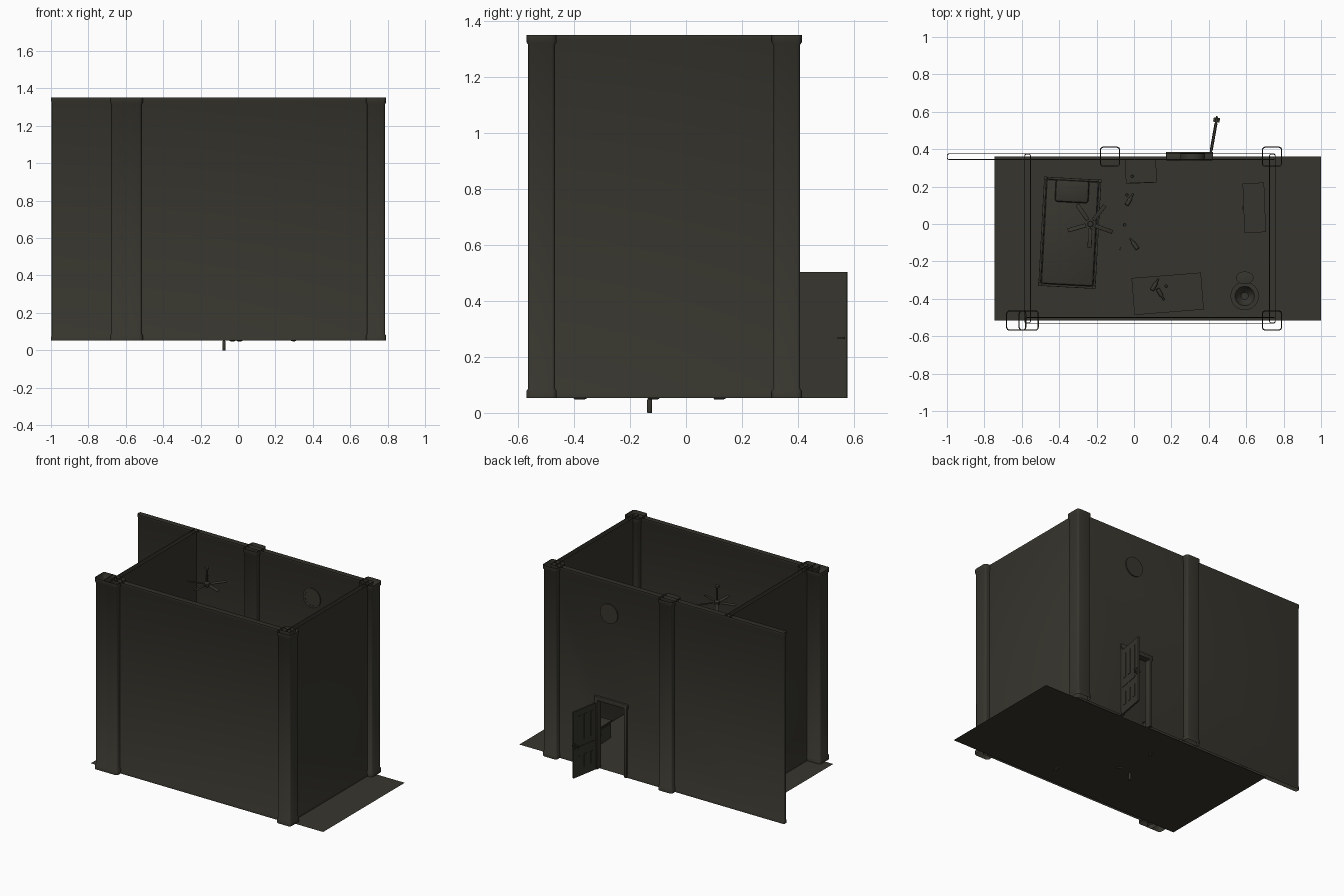
import bpy, bmesh, math
from mathutils import Matrix, Vector

if "Cube" in bpy.data.objects:
    bpy.data.objects.remove(bpy.data.objects["Cube"])

FLOOR, TOP = 0.053, 1.35
mat = bpy.data.materials.new("dark olive grey")
mat.diffuse_color = (0.038, 0.036, 0.027, 1)
mat.use_nodes = True
mat.node_tree.nodes["Principled BSDF"].inputs["Base Color"].default_value = mat.diffuse_color


def finish(name, bm, smooth=False):
    bmesh.ops.recalc_face_normals(bm, faces=bm.faces)
    me = bpy.data.meshes.new(name)
    bm.to_mesh(me)
    bm.free()
    me.materials.append(mat)
    ob = bpy.data.objects.new(name, me)
    bpy.context.scene.collection.objects.link(ob)
    if smooth:
        bpy.ops.object.select_all(action='DESELECT')
        ob.select_set(True)
        bpy.context.view_layer.objects.active = ob
        bpy.ops.object.shade_smooth_by_angle(angle=math.radians(40))
    return ob


def add_box(bm, c, s, bevel=0.0, seg=2):
    vs = bmesh.ops.create_cube(bm, size=1, matrix=Matrix.Translation(c) @ Matrix.Diagonal((*s, 1)))['verts']
    if bevel:
        es = list({e for v in vs for e in v.link_edges})
        bmesh.ops.bevel(bm, geom=es, offset=bevel, segments=seg, affect='EDGES', profile=0.5)


def boxes(name, parts, loc=(0, 0, 0), rot=0, bevel=0.0):
    bm = bmesh.new()
    for c, s in parts:
        add_box(bm, c, s, bevel)
    ob = finish(name, bm, bevel > 0)
    ob.location = loc
    ob.rotation_euler = (0, 0, math.radians(rot))
    return ob


def loft(name, rings, capped=True, smooth=True):
    bm = bmesh.new()
    loops = [[bm.verts.new(p) for p in r] for r in rings]
    n = len(loops[0])
    for a, b in zip(loops, loops[1:]):
        for i in range(n):
            bm.faces.new((a[i], a[(i + 1) % n], b[(i + 1) % n], b[i]))
    if capped:
        bm.faces.new(loops[0])
        bm.faces.new(loops[-1])
    return finish(name, bm, smooth)


def round_rect(cx, cy, w, d, r, z, seg=4):
    pts = []
    for k, (sx, sy) in enumerate(((1, 1), (-1, 1), (-1, -1), (1, -1))):
        for i in range(seg + 1):
            a = math.pi / 2 * (k + i / seg)
            pts.append((cx + sx * (w / 2 - r) + r * math.cos(a), cy + sy * (d / 2 - r) + r * math.sin(a), z))
    return pts


def lathe(name, prof, loc, tilt=0, turn=0, n=16, sx=1, sy=1):
    ob = loft(name, [[(sx * r * math.cos(2 * math.pi * i / n), sy * r * math.sin(2 * math.pi * i / n), z)
                      for i in range(n)] for r, z in prof])
    ob.location = loc
    ob.rotation_euler = (math.radians(tilt), 0, math.radians(turn))
    return ob


# floor
bm = bmesh.new()
bm.faces.new([bm.verts.new(p) for p in ((-0.745, -0.515, FLOOR), (1, -0.515, FLOOR),
                                        (1, 0.36, FLOOR), (-0.745, 0.36, FLOOR))])
finish("floor", bm)


# walls and posts: rounded shells, open above and below, with base and top mouldings
def shell(name, x0, x1, y0, y1, inset, band, r, capped=False):
    lv = ((FLOOR, 0), (FLOOR + band, 0), (FLOOR + band + 0.008, inset),
          (TOP - band - 0.008, inset), (TOP - band, 0), (TOP, 0))
    return loft(name, [round_rect((x0 + x1) / 2, (y0 + y1) / 2, x1 - x0 - 2 * g, y1 - y0 - 2 * g, r - g, z)
                       for z, g in lv], capped)


shell("front_wall", -0.58, 0.757, -0.532, -0.498, 0.004, 0.018, 0.01)
shell("left_wall", -0.586, -0.552, -0.53, 0.375, 0.004, 0.018, 0.01)
shell("right_wall", 0.723, 0.757, -0.53, 0.375, 0.004, 0.018, 0.01)
for i, (x, y) in enumerate(((-0.63, -0.516), (-0.563, -0.516), (0.738, -0.516), (0.738, 0.36), (-0.128, 0.36))):
    shell(f"post_{i + 1}", x - 0.054, x + 0.054, y - 0.054, y + 0.054, 0.006, 0.026, 0.018)

# back wall with doorway cut through
wall = shell("back_wall", -1, 0.757, 0.343, 0.377, 0.004, 0.018, 0.01, True)
cutter = boxes("doorway_cutter", [((0.297, 0.36, 0.26), (0.235, 0.2, 0.54))])
cutter.hide_render = True
mod = wall.modifiers.new("doorway", 'BOOLEAN')
mod.operation, mod.object, mod.solver = 'DIFFERENCE', cutter, 'EXACT'
dg = bpy.context.evaluated_depsgraph_get()
me = bpy.data.meshes.new_from_object(wall.evaluated_get(dg))
wall.modifiers.clear()
wall.data = me
bpy.data.objects.remove(cutter)
bm = bmesh.new()
bm.from_mesh(me)
ends = [f for f in bm.faces if all(v.co.z > TOP - 0.001 for v in f.verts)
        or all(v.co.z < FLOOR + 0.001 for v in f.verts)]
bmesh.ops.delete(bm, geom=ends, context='FACES')
bm.to_mesh(me)
bm.free()

# door frame
boxes("door_frame", [((0.188, 0.363, 0.295), (0.02, 0.046, 0.484)), ((0.407, 0.363, 0.295), (0.02, 0.046, 0.484)),
                     ((0.297, 0.363, 0.535), (0.25, 0.046, 0.03))], bevel=0.003)

# open door: slab with raised panels, cross rail and handle
door = [((0.101, 0, 0.226), (0.202, 0.011, 0.45))]
for u in (0.042, 0.098, 0.153):
    door += [((u, 0, 0.327), (0.024, 0.016, 0.17)), ((u, 0, 0.097), (0.024, 0.016, 0.085))]
door += [((0.09, 0, 0.194), (0.145, 0.016, 0.018)), ((0.188, 0, 0.215), (0.012, 0.02, 0.04)),
         ((0.182, 0, 0.215), (0.024, 0.034, 0.008))]
boxes("door", door, (0.41, 0.377, FLOOR), 80)

# round window: frame ring and pane
for name, prof in (("round_window_frame", ((0.05, -0.02), (0.066, -0.02), (0.066, 0.02), (0.05, 0.02), (0.05, 0.0175))),
                   ("round_window_pane", ((0.05, -0.0185), (0.05, 0.0185)))):
    lathe(name, prof, (0.314, 0.36, 1.13), 90, 0, 32)

# ceiling fan
fx, fy, fz = -0.233, 0.0, 1.21
lathe("fan_rod", ((0.005, 0), (0.005, 0.1), (0.014, 0.102), (0.014, 0.115)), (fx, fy, fz))
lathe("fan_motor", ((0.008, -0.022), (0.017, -0.012), (0.018, 0.008), (0.008, 0.016)), (fx, fy, fz))
for k in range(5):
    b = boxes(f"fan_blade_{k + 1}", [((0.075, 0, 0), (0.1, 0.022, 0.004))], (fx, fy, fz), -20 + 72 * k, 0.0015)
    b.rotation_euler.x = math.radians(10)

# bed
bed_at, bed_rot = (-0.343, -0.047, FLOOR), -3.1
bed = [((sx * 0.147, 0, 0.065), (0.012, 0.575, 0.04)) for sx in (-1, 1)]
bed += [((0, sy * 0.286, 0.065), (0.3, 0.012, 0.04)) for sy in (-1, 1)]
bed += [((sx * 0.145, sy * 0.284, 0.05), (0.018, 0.018, 0.1)) for sx in (-1, 1) for sy in (-1, 1)]
boxes("bed_frame", bed, bed_at, bed_rot, 0.003)
boxes("mattress", [((0, 0, 0.08), (0.28, 0.56, 0.06))], bed_at, bed_rot, 0.014)
boxes("pillow", [((0, 0.222, 0.12), (0.18, 0.12, 0.035))], bed_at, bed_rot, 0.015)

# desk, nightstand, cabinet
desk = [((0, 0, 0.155), (0.372, 0.198, 0.014))]
desk += [((sx * 0.172, sy * 0.086, 0.074), (0.016, 0.016, 0.148)) for sx in (-1, 1) for sy in (-1, 1)]
boxes("desk", desk, (0.18, -0.373, FLOOR), 4.5)
boxes("nightstand", [((0, 0, 0.06), (0.155, 0.118, 0.12)), ((0, 0, 0.122), (0.165, 0.124, 0.008)),
                     ((0, -0.061, 0.085), (0.13, 0.006, 0.04)), ((0, -0.061, 0.035), (0.13, 0.006, 0.04))],
      (0.037, 0.282, FLOOR), 2)
boxes("cabinet", [((0, 0, 0.055), (0.105, 0.255, 0.11)), ((0, 0, 0.114), (0.115, 0.265, 0.01)),
                  ((-0.054, 0.064, 0.055), (0.006, 0.115, 0.09)), ((-0.054, -0.064, 0.055), (0.006, 0.115, 0.09)),
                  ((-0.06, 0.0, 0.07), (0.008, 0.02, 0.008))], (0.643, 0.087, FLOOR), 2.2)

# round seat with tank behind
lathe("bowl", ((0.045, 0), (0.035, 0.03), (0.06, 0.075), (0.076, 0.09), (0.076, 0.102), (0.052, 0.102),
               (0.045, 0.08), (0.02, 0.055)), (0.592, -0.385, FLOOR), n=24)
lathe("tank", ((0.035, 0.07), (0.043, 0.08), (0.043, 0.165), (0.047, 0.167), (0.047, 0.177), (0.02, 0.18)),
      (0.592, -0.288, FLOOR), n=24, sy=0.72)

# bottles: lying on the floor and desk, glasses and small cups upright
bottle = ((0.008, 0), (0.011, 0.003), (0.011, 0.04), (0.005, 0.052), (0.005, 0.07), (0.004, 0.072))
lying = ((0.02, -0.135, FLOOR + 0.006, -145), (-0.04, 0.1, FLOOR + 0.006, 150), (0.29, -0.4, FLOOR + 0.006, 160),
         (0.125, -0.345, FLOOR + 0.172, 30), (0.095, -0.355, FLOOR + 0.172, 150))
for i, (x, y, z, a) in enumerate(lying):
    lathe(f"lying_bottle_{i + 1}", bottle, (x, y, z), 90, a)
glass = ((0.007, 0), (0.009, 0.025), (0.007, 0.025), (0.006, 0.004))
for i, (x, y, z) in enumerate(((-0.01, 0.255, 0.126), (-0.038, 0.155, 0), (-0.05, -0.005, 0), (0.172, -0.332, 0.162))):
    lathe(f"glass_{i + 1}", glass, (x, y, FLOOR + z))
lathe("sunken_bottle", ((0.008, 0), (0.009, 0.003), (0.009, 0.045), (0.005, 0.054), (0.005, 0.06)), (-0.075, -0.13, 0))
